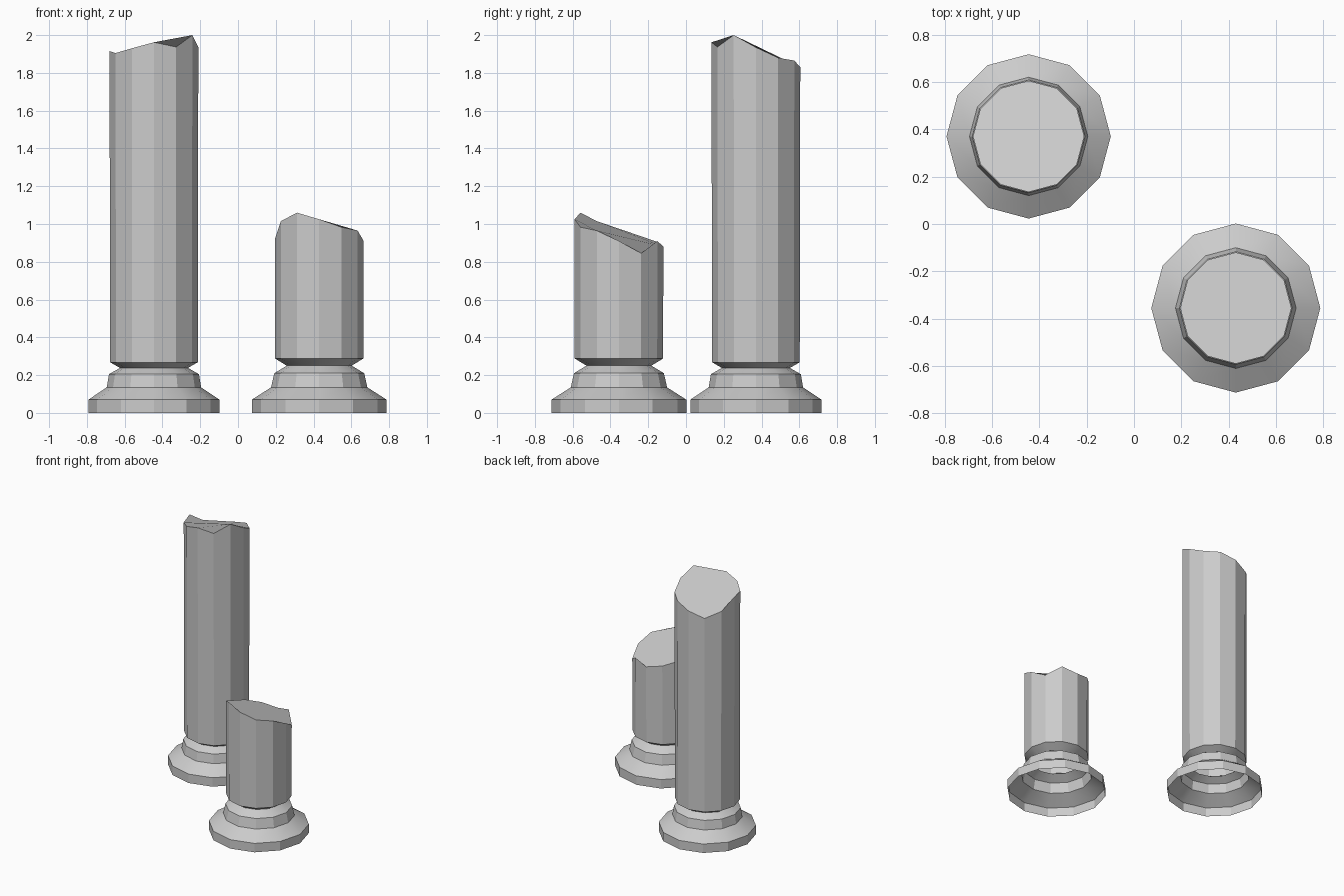
import bpy, bmesh, math

if "Cube" in bpy.data.objects:
    bpy.data.objects.remove(bpy.data.objects["Cube"])

SIDES = 12


def broken_column(name, cx, cy, profile, shaft_r, rim):
    """Open-bottomed 12-sided column; rim lists the broken top's heights."""
    bm = bmesh.new()
    angles = [2 * math.pi * i / SIDES for i in range(SIDES)]
    rings = [[bm.verts.new((r * math.cos(a), r * math.sin(a), z)) for a in angles]
             for r, z in profile]
    # jagged rim closes the shaft
    rings.append([bm.verts.new((shaft_r * math.cos(a), shaft_r * math.sin(a), z))
                  for a, z in zip(angles, rim)])
    for low, high in zip(rings, rings[1:]):
        for i in range(SIDES):
            j = (i + 1) % SIDES
            bm.faces.new((low[i], low[j], high[j], high[i]))
    # broken top surface
    bm.faces.new(rings[-1])
    mesh = bpy.data.meshes.new(name)
    bm.to_mesh(mesh)
    bm.free()
    obj = bpy.data.objects.new(name, mesh)
    obj.location = (cx, cy, 0)
    bpy.context.collection.objects.link(obj)
    # sloped mouldings shade smooth, upright facets stay flat
    bpy.ops.object.select_all(action='DESELECT')
    obj.select_set(True)
    bpy.context.view_layer.objects.active = obj
    bpy.ops.object.shade_smooth_by_angle(angle=math.radians(29))
    return obj


# plinth, slope, collar, neck, shaft foot as (radius, height); rim from +x anticlockwise
broken_column("tall_column", -0.445, 0.37,
              [(0.347, 0), (0.347, 0.07), (0.25, 0.135), (0.238, 0.205),
               (0.18, 0.238), (0.232, 0.268)], 0.235,
              [1.935, 1.88, 1.865, 1.83, 1.79, 1.835,
               1.915, 1.905, 1.93, 1.962, 1.937, 2.0])

broken_column("short_column", 0.43, -0.355,
              [(0.357, 0), (0.357, 0.07), (0.255, 0.135), (0.238, 0.21),
               (0.172, 0.25), (0.234, 0.288)], 0.235,
              [0.91, 0.845, 0.91, 0.88, 0.905, 0.935,
               0.92, 1.015, 1.06, 1.025, 0.983, 0.965])
